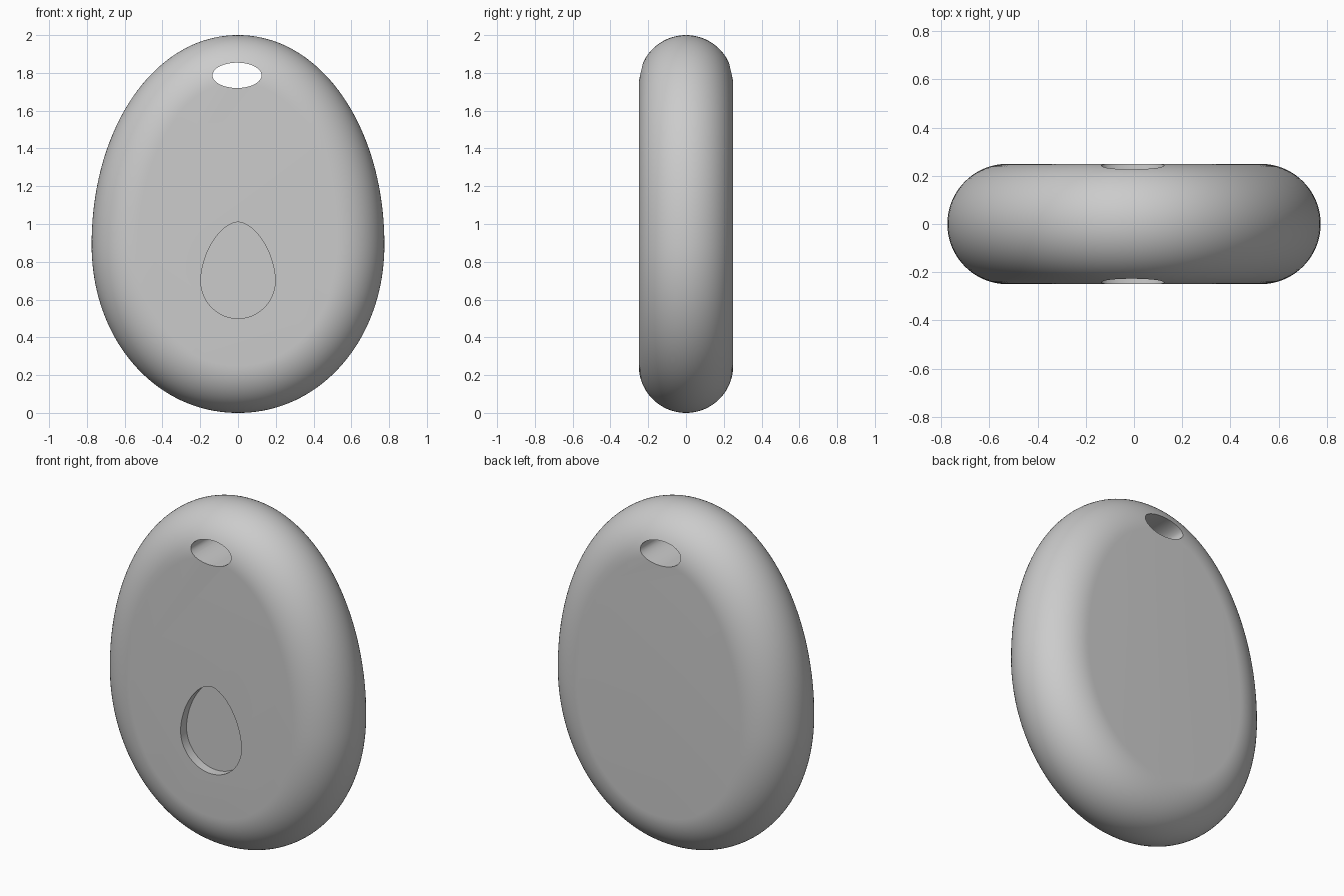
import bpy
import bmesh
from math import sin, cos, pi, radians, copysign
from mathutils import Vector

if "Cube" in bpy.data.objects:
    bpy.data.objects.remove(bpy.data.objects["Cube"])

HALF = 0.25  # half thickness, also the edge rounding radius

grey = bpy.data.materials.new("light grey plastic")
grey.use_nodes = True
colour = (0.6, 0.6, 0.6, 1)
grey.diffuse_color = colour
grey.node_tree.nodes["Principled BSDF"].inputs["Base Color"].default_value = colour


def egg(cx, cz, half_width, up, down, power_up=2, power_down=2, count=160):
    """Closed egg outline as (x, z) points, running counterclockwise."""
    points = []
    for i in range(count):
        a = 2 * pi * i / count
        c, s = cos(a), sin(a)
        e = 2 / (power_up if s > 0 else power_down)
        points.append(Vector((cx + half_width * copysign(abs(c) ** e, c),
                              cz + (up if s > 0 else down) * copysign(abs(s) ** e, s))))
    return points


def inset(points, distance):
    """Move an outline inwards along its normals."""
    result = []
    for i, p in enumerate(points):
        t = (points[(i + 1) % len(points)] - points[i - 1]).normalized()
        result.append(p + Vector((-t.y, t.x)) * distance)
    return result


def loft(name, rings):
    """Solid through a list of (outline, y) rings with flat caps."""
    bm = bmesh.new()
    loops = [[bm.verts.new((p.x, y, p.y)) for p in outline] for outline, y in rings]
    for a, b in zip(loops, loops[1:]):
        for i in range(len(a)):
            j = (i + 1) % len(a)
            bm.faces.new((a[i], a[j], b[j], b[i]))
    bm.faces.new(loops[0])
    bm.faces.new(loops[-1][::-1])
    bmesh.ops.recalc_face_normals(bm, faces=bm.faces)
    mesh = bpy.data.meshes.new(name)
    bm.to_mesh(mesh)
    bm.free()
    mesh.materials.append(grey)
    obj = bpy.data.objects.new(name, mesh)
    bpy.context.collection.objects.link(obj)
    return obj


# Egg-shaped body with a fully rounded rim
outline = egg(0, 0.89, 0.775, 1.11, 0.89, 2.04, 2.04)
steps = 40
rings = []
for k in range(steps + 1):
    a = -pi / 2 + pi * k / steps
    rings.append((inset(outline, HALF * (1 - cos(a))), HALF * sin(a)))
body = loft("egg_body", rings)

# Oval keyring hole right through, and a shallow egg recess in the front
hole = egg(-0.005, 1.787, 0.13, 0.067, 0.067, count=64)
recess = egg(0, 0.70, 0.197, 0.31, 0.2, power_up=1.75, count=96)
cutters = [loft("hole_cutter", [(hole, -0.4), (hole, 0.4)]),
           loft("recess_cutter", [(recess, -0.4), (recess, 0.055 - HALF)])]

bpy.ops.object.select_all(action='DESELECT')
bpy.context.view_layer.objects.active = body
body.select_set(True)
for cutter in cutters:
    cutter.hide_render = True
    cut = body.modifiers.new(cutter.name, 'BOOLEAN')
    cut.operation = 'DIFFERENCE'
    cut.solver = 'EXACT'
    cut.object = cutter
    bpy.ops.object.modifier_apply(modifier=cut.name)
    bpy.data.objects.remove(cutter)

bpy.ops.object.shade_smooth_by_angle(angle=radians(35))
